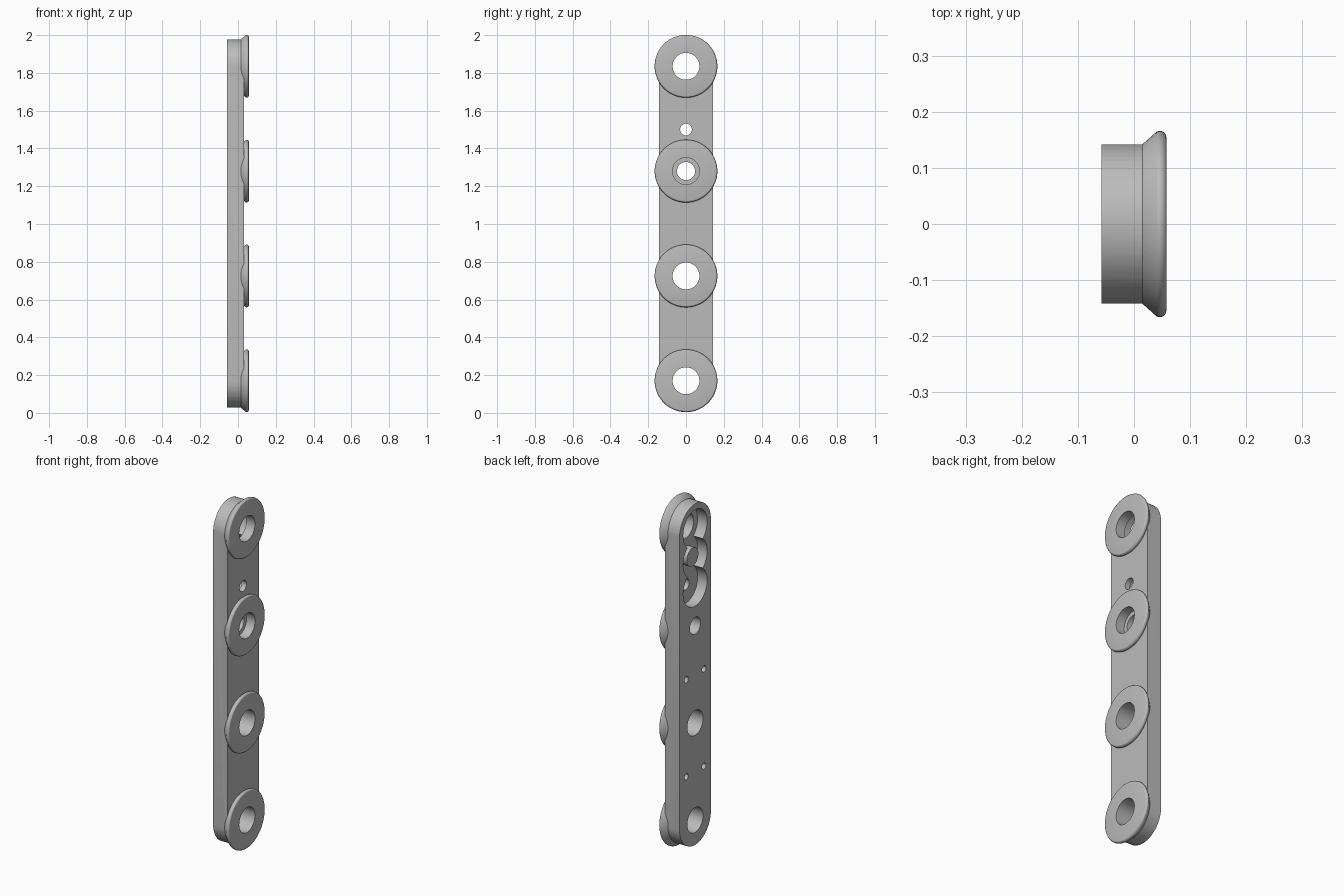
import bpy, bmesh, math

cube = bpy.data.objects.get("Cube")
if cube:
    bpy.data.objects.remove(cube, do_unlink=True)

SEGMENTS = 72
PITCH = 0.555
FIRST = 0.17
STATIONS = [FIRST + PITCH * i for i in range(4)]
MID = (STATIONS[0] + STATIONS[3]) / 2
BACK, FACE = -0.058, 0.032      # bar faces along x
FLOOR = 0.002                   # pocket floor
LOBES = [STATIONS[3], 1.668, 1.5]

grey = bpy.data.materials.new("plain grey")
grey.use_nodes = True
colour = (0.5, 0.5, 0.5, 1)
grey.diffuse_color = colour
grey.node_tree.nodes["Principled BSDF"].inputs["Base Color"].default_value = colour


def turned(name, profile, z, y=0.0, stretch=0.0):
    """Solid turned about the x axis from (x, radius) points; stretch pulls the ends apart."""
    bm = bmesh.new()
    rings = []
    for x, r in profile:
        ring = []
        for i in range(SEGMENTS):
            a = 2 * math.pi * (i + 0.5) / SEGMENTS
            dz = math.copysign(stretch, math.sin(a))
            ring.append(bm.verts.new((x, y + r * math.cos(a), z + r * math.sin(a) + dz)))
        rings.append(ring)
    for low, high in zip(rings, rings[1:]):
        for i in range(SEGMENTS):
            j = (i + 1) % SEGMENTS
            bm.faces.new((low[i], low[j], high[j], high[i]))
    bm.faces.new(rings[0])
    bm.faces.new(rings[-1])
    bmesh.ops.recalc_face_normals(bm, faces=bm.faces)
    mesh = bpy.data.meshes.new(name)
    bm.to_mesh(mesh)
    bm.free()
    mesh.materials.append(grey)
    obj = bpy.data.objects.new(name, mesh)
    bpy.context.collection.objects.link(obj)
    return obj


def combine(target, tool, operation):
    """Apply a boolean and remove the tool."""
    mod = target.modifiers.new("combine", "BOOLEAN")
    mod.operation, mod.solver, mod.object = operation, "EXACT", tool
    bpy.context.view_layer.objects.active = target
    bpy.ops.object.modifier_apply(modifier=mod.name)
    bpy.data.objects.remove(tool, do_unlink=True)


def drill(z, radius, start=-0.2, end=0.2, y=0.0):
    combine(bar, turned("drill", [(start, radius), (end, radius)], z, y), "DIFFERENCE")


# Round-ended bar
bar = turned("link_bar", [(BACK, 0.142), (FACE, 0.142)], MID, stretch=STATIONS[3] - MID)

# Flared discs with a rounded rim
rim = [(0.012, 0.1395), (0.0405, 0.165), (0.044, 0.1662), (0.049, 0.1658),
       (0.0535, 0.1635), (0.0565, 0.160), (0.0575, 0.156)]
for z in STATIONS:
    combine(bar, turned("disc", rim, z), "UNION")

# Three-lobed pocket in the back, with a post in the middle lobe
for z in LOBES:
    drill(z, 0.108, end=FLOOR)
combine(bar, turned("post", [(-0.042, 0.052), (FLOOR + 0.01, 0.052)], LOBES[1]), "UNION")

# Through holes, the counterbored one and the small one
for z in (STATIONS[0], STATIONS[1], STATIONS[3]):
    drill(z, 0.071)
drill(STATIONS[2], 0.048)
drill(STATIONS[2], 0.071, start=0.005)
drill(LOBES[2], 0.031)

# Blind pin holes in the back
for low, high in zip(STATIONS[:2], STATIONS[1:3]):
    for y in (-0.08, 0.08):
        drill((low + high) / 2, 0.018, end=-0.01, y=y)

# Smooth the round walls, keep edges crisp
bpy.ops.object.select_all(action="DESELECT")
bar.select_set(True)
bpy.context.view_layer.objects.active = bar
bpy.ops.object.shade_smooth_by_angle(angle=math.radians(25))
